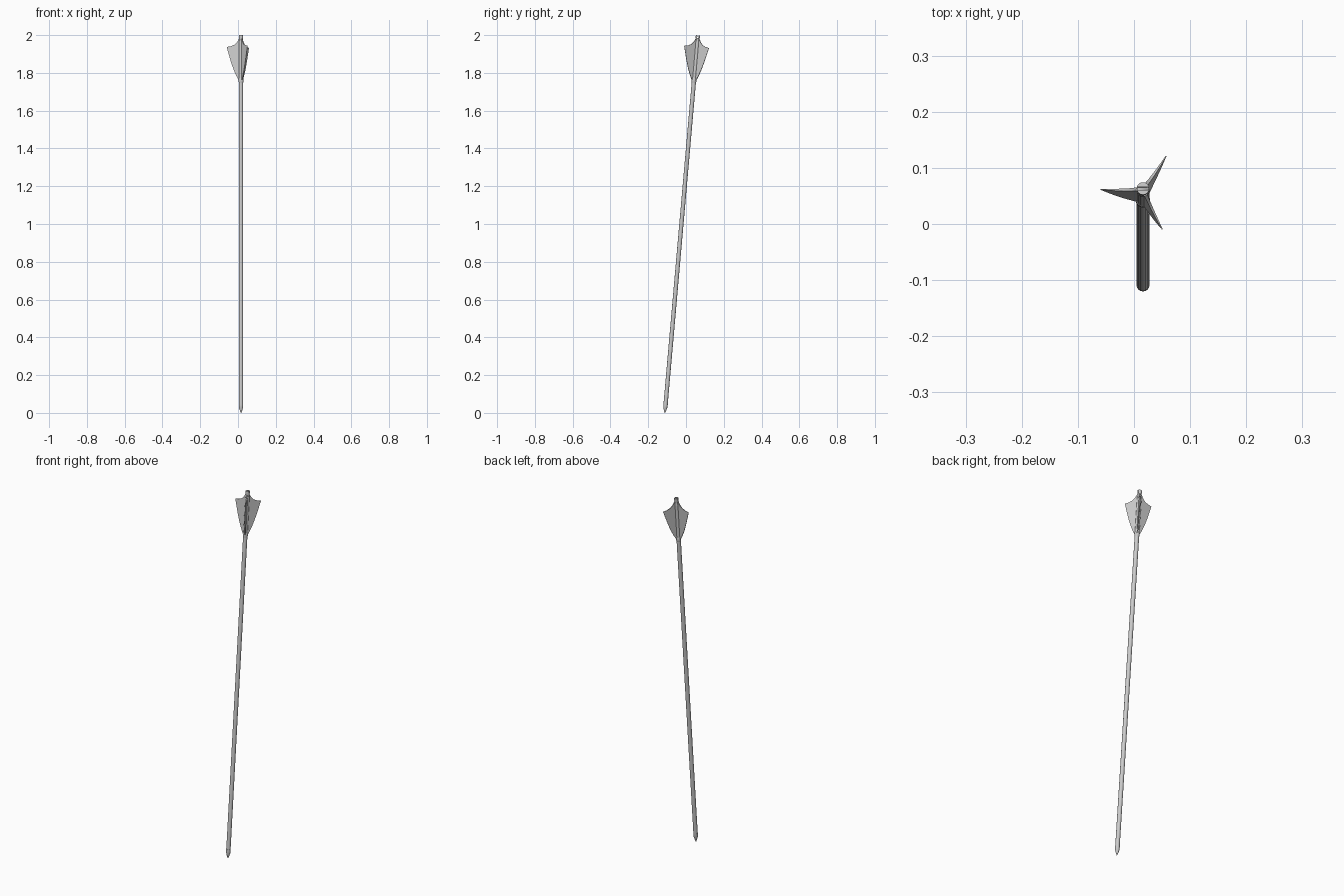
import bpy, bmesh
from math import radians, atan, sin, cos, pi
from mathutils import Matrix

if "Cube" in bpy.data.objects:
    bpy.data.objects.remove(bpy.data.objects["Cube"])

SLOPE = 0.0877
LENGTH = 2.0065
# Parts are built upright along z, then tilted about the point of the arrow
TILT = Matrix.Translation((0.016, -0.112, 0)) @ Matrix.Rotation(-atan(SLOPE), 4, 'X')


def add_object(name, bm):
    bmesh.ops.recalc_face_normals(bm, faces=bm.faces)
    me = bpy.data.meshes.new(name)
    bm.to_mesh(me)
    bm.free()
    ob = bpy.data.objects.new(name, me)
    bpy.context.collection.objects.link(ob)
    bpy.context.view_layer.objects.active = ob
    bpy.ops.object.select_all(action='DESELECT')
    ob.select_set(True)
    bpy.ops.object.shade_smooth_by_angle(angle=radians(35))
    ob.matrix_world = TILT
    return ob


def lathe(name, profile, sides=16):
    bm = bmesh.new()
    rings = [[bm.verts.new((r * cos(2 * pi * i / sides), r * sin(2 * pi * i / sides), z))
              for i in range(sides)] for r, z in profile]
    for a, b in zip(rings, rings[1:]):
        for i in range(sides):
            j = (i + 1) % sides
            bm.faces.new((a[i], a[j], b[j], b[i]))
    bm.faces.new(rings[0])
    bm.faces.new(rings[-1])
    return add_object(name, bm)


# Shaft, point and the collar below the feathers
lathe("shaft", [(0.0112, 0.04), (0.0112, 1.972)])
lathe("point", [(0.001, 0), (0.006, 0.012), (0.0105, 0.028), (0.0117, 0.04), (0.0117, 0.05)])
lathe("collar", [(0.0112, 1.755), (0.0128, 1.76), (0.0128, 1.775), (0.0112, 1.78)])

# Nock with a slot across it for the string
nock = lathe("nock", [(0.0116, 1.965), (0.0095, 1.978), (0.0095, 1.986),
                      (0.0116, 1.996), (0.0112, LENGTH)])
bm = bmesh.new()
bmesh.ops.create_cube(bm, size=1, matrix=Matrix.Translation((0, 0, LENGTH)) @ Matrix.Diagonal((0.06, 0.006, 0.03, 1)))
cutter = add_object("slot_cutter", bm)
cutter.hide_render = True
cutter.hide_set(True)
mod = nock.modifiers.new("slot", 'BOOLEAN')
mod.operation = 'DIFFERENCE'
mod.object = cutter

# Feathers: (height, inner radius, outer radius), thin and tapering outwards
FIN = [(0.006, 1.765), (0.013, 1.768), (0.026, 1.793), (0.040, 1.826), (0.053, 1.864),
       (0.065, 1.905), (0.076, 1.945), (0.055, 1.948), (0.036, 1.956), (0.021, 1.970),
       (0.012, 1.986), (0.006, 1.986)]


def feather(name, angle):
    bm = bmesh.new()
    sides = []
    for s in (-1, 1):
        sides.append([bm.verts.new((r, s * (0.0035 - 0.036 * r), z)) for r, z in FIN])
        bm.faces.new(sides[-1])
    n = len(FIN)
    for i in range(n):
        j = (i + 1) % n
        bm.faces.new((sides[0][i], sides[0][j], sides[1][j], sides[1][i]))
    bm.transform(Matrix.Rotation(radians(angle), 4, 'Z'))
    add_object(name, bm)


for i, angle in enumerate((57, 177, -63)):
    feather(f"feather_{i + 1}", angle)
